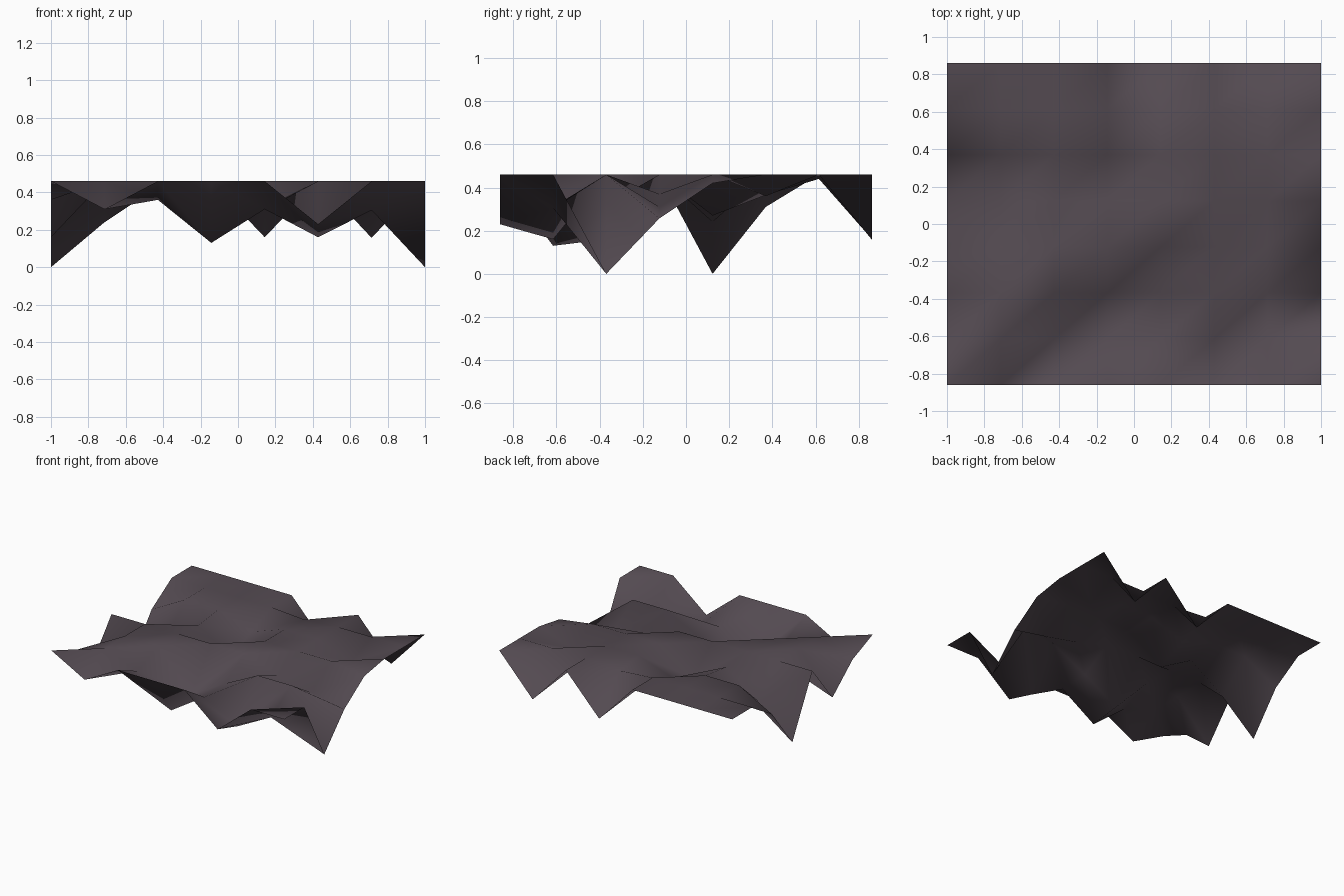
import bpy, bmesh

if "Cube" in bpy.data.objects:
    bpy.data.objects.remove(bpy.data.objects["Cube"])

# Terrain sheet: an 8 x 8 grid, flat plateau with hollows sunk into it
N = 8
HALF_X, HALF_Y, PLATEAU = 1.0, 0.862, 0.46

# (column, row): height of each hollow below the plateau
HOLLOWS = {
    (1, 0): .31, (5, 0): .23,
    (0, 1): .36, (2, 1): .36, (3, 1): .13, (4, 1): .31, (5, 1): .16, (6, 1): .305,
    (0, 2): .16, (3, 2): .16, (4, 2): .32, (7, 2): 0,
    (5, 3): .37, (6, 3): .31, (7, 3): .257,
    (0, 4): 0, (1, 4): .24, (2, 4): .43, (3, 4): .27, (7, 4): .42,
    (0, 5): .31, (3, 5): .365, (6, 5): .36,
    (4, 6): .44,
    (4, 7): .16, (6, 7): .157,
}

bm = bmesh.new()
grid = {}
for j in range(N):
    for i in range(N):
        x = HALF_X * (2 * i / (N - 1) - 1)
        y = HALF_Y * (2 * j / (N - 1) - 1)
        grid[i, j] = bm.verts.new((x, y, HOLLOWS.get((i, j), PLATEAU)))

# Two triangles per cell, split along the rising diagonal
for j in range(N - 1):
    for i in range(N - 1):
        a, b = grid[i, j], grid[i + 1, j]
        c, d = grid[i + 1, j + 1], grid[i, j + 1]
        bm.faces.new((a, b, c))
        bm.faces.new((a, c, d))
for f in bm.faces:
    f.smooth = True

mesh = bpy.data.meshes.new("rock_terrain")
bm.to_mesh(mesh)
bm.free()

# Dark purple-grey rock
mat = bpy.data.materials.new("dark purple grey rock")
mat.diffuse_color = (0.088, 0.069, 0.083, 1)
mat.use_nodes = True
mat.node_tree.nodes["Principled BSDF"].inputs["Base Color"].default_value = mat.diffuse_color
mesh.materials.append(mat)

terrain = bpy.data.objects.new("rock_terrain", mesh)
bpy.context.collection.objects.link(terrain)
